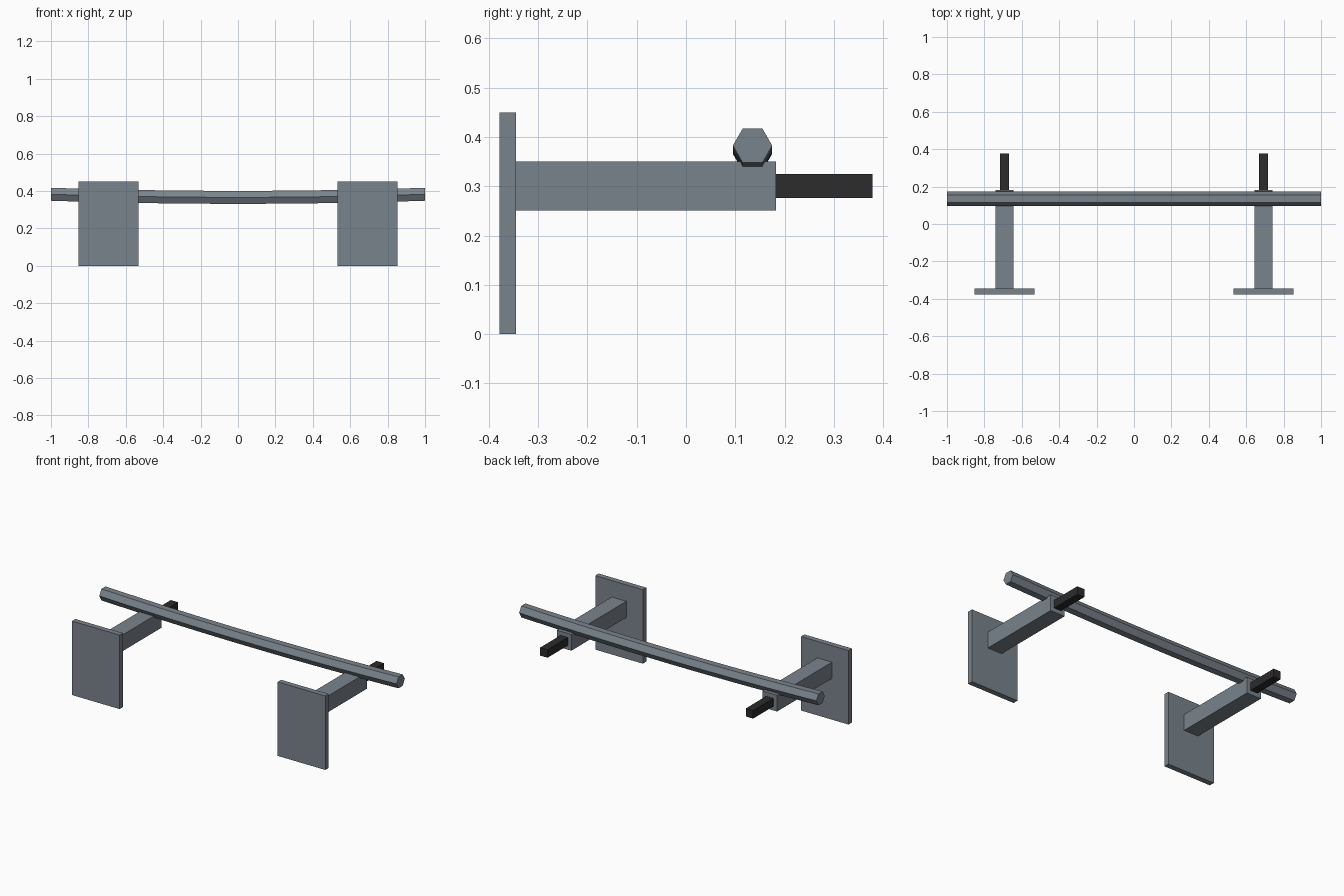
import bpy, bmesh, math

if "Cube" in bpy.data.objects:
    bpy.data.objects.remove(bpy.data.objects["Cube"])


def material(name, rgb):
    m = bpy.data.materials.new(name)
    m.diffuse_color = (*rgb, 1)
    m.use_nodes = True
    m.node_tree.nodes["Principled BSDF"].inputs["Base Color"].default_value = m.diffuse_color
    return m


STEEL = material("blue_grey_steel", (0.195, 0.23, 0.262))
BLACK = material("black_rubber", (0.025, 0.025, 0.025))


def add_object(name, bm, mat):
    bmesh.ops.recalc_face_normals(bm, faces=bm.faces)
    me = bpy.data.meshes.new(name)
    bm.to_mesh(me)
    bm.free()
    me.materials.append(mat)
    ob = bpy.data.objects.new(name, me)
    bpy.context.collection.objects.link(ob)
    return ob


def box(name, lo, hi, mat):
    bm = bmesh.new()
    bmesh.ops.create_cube(bm, size=1)
    for v in bm.verts:
        v.co = [l + (c + 0.5) * (h - l) for c, l, h in zip(v.co, lo, hi)]
    return add_object(name, bm, mat)


# Two brackets: upright plate, square arm and black peg
for side, cx in (("left", -0.692), ("right", 0.692)):
    box(side + "_plate", (cx - 0.16, -0.378, 0), (cx + 0.16, -0.345, 0.45), STEEL)
    box(side + "_arm", (cx - 0.049, -0.345, 0.251), (cx + 0.049, 0.183, 0.35), STEEL)
    box(side + "_peg", (cx - 0.0245, 0.183, 0.276), (cx + 0.0245, 0.378, 0.325), BLACK)

# Sagging six-sided crossbar
bm = bmesh.new()
RADIUS, SIDES, STEPS = 0.04, 6, 16
rings = []
for i in range(STEPS + 1):
    x = -1 + 2 * i / STEPS
    z = 0.366 + 0.0165 * x * x
    angles = [2 * math.pi * k / SIDES for k in range(SIDES)]
    rings.append([bm.verts.new((x, 0.135 + RADIUS * math.cos(a),
                                z + RADIUS * math.sin(a))) for a in angles])
for a, b in zip(rings, rings[1:]):
    for k in range(SIDES):
        n = (k + 1) % SIDES
        bm.faces.new((a[k], a[n], b[n], b[k]))
bm.faces.new(rings[0])
bm.faces.new(rings[-1])
add_object("crossbar", bm, STEEL)
